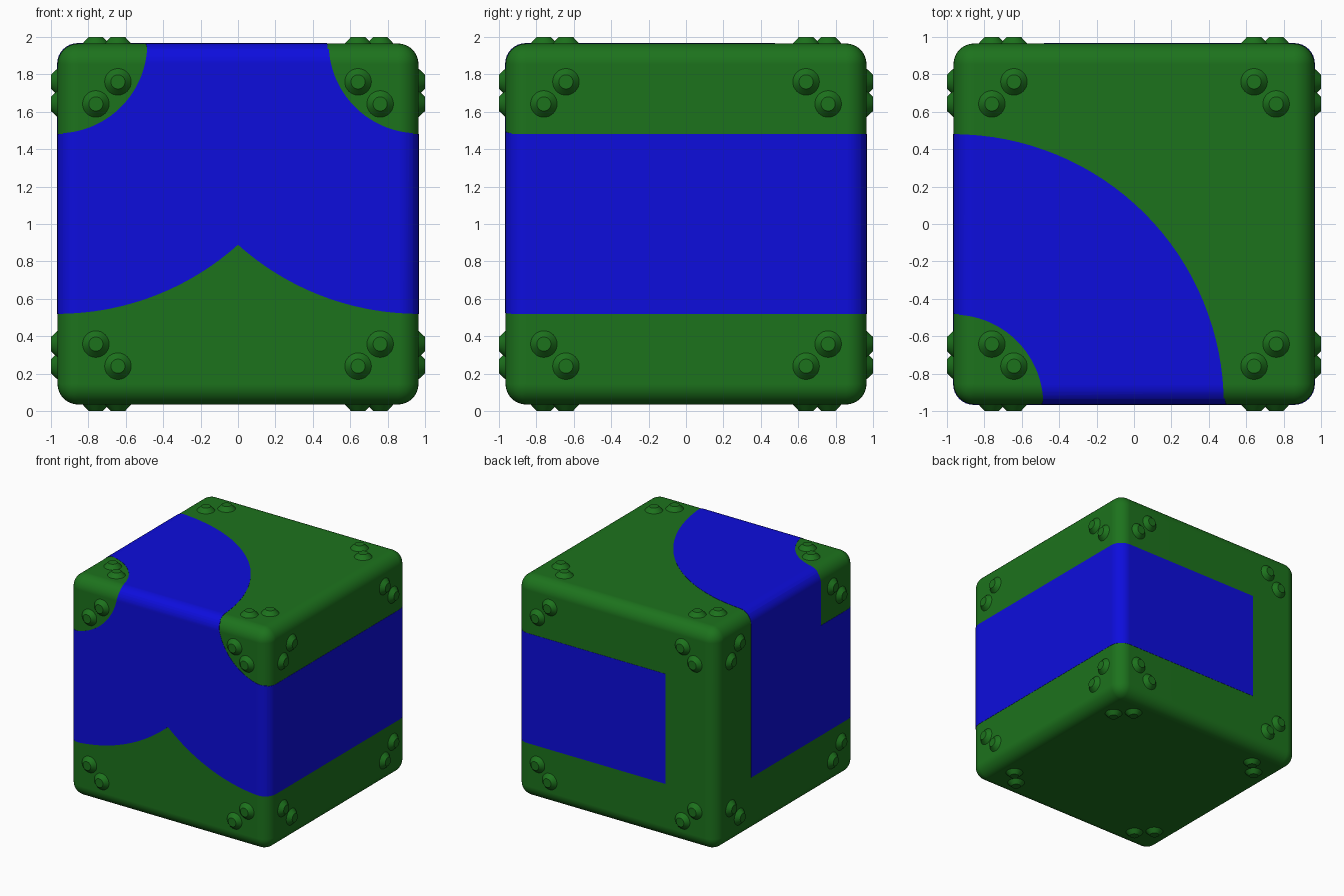
import bpy, bmesh
from math import cos, sin, pi, atan2
from mathutils import Matrix, Vector

if "Cube" in bpy.data.objects:
    bpy.data.objects.remove(bpy.data.objects["Cube"])

C, IN, OUT = 0.965, 0.48, 1.445      # half size, inner and outer band radius
E = 1.1                              # overshoot past the cube edges
L = OUT - C                          # band edge


def material(name, rgb):
    m = bpy.data.materials.new(name)
    m.diffuse_color = (*rgb, 1)
    m.use_nodes = True
    m.node_tree.nodes["Principled BSDF"].inputs["Base Color"].default_value = m.diffuse_color
    return m


green = material("green", (0.012, 0.17, 0.012))
blue = material("blue", (0.004, 0.004, 0.72))


def make_object(name, bm, mat):
    bmesh.ops.recalc_face_normals(bm, faces=bm.faces)
    me = bpy.data.meshes.new(name)
    bm.to_mesh(me)
    bm.free()
    me.materials.append(mat)
    ob = bpy.data.objects.new(name, me)
    ob.location.z = 1
    bpy.context.collection.objects.link(ob)
    return ob


def smooth(ob):
    bpy.ops.object.select_all(action='DESELECT')
    ob.select_set(True)
    bpy.context.view_layer.objects.active = ob
    bpy.ops.object.shade_smooth_by_angle(angle=0.5)


def rounded_cube(name, half, mat):
    bm = bmesh.new()
    bmesh.ops.create_cube(bm, size=2 * half)
    bmesh.ops.bevel(bm, geom=bm.edges[:], offset=0.11, segments=8,
                    profile=0.5, affect='EDGES')
    return make_object(name, bm, mat)


def frame(u, v, n):
    return Matrix((u, v, n)).transposed().to_4x4()


# Each face: right axis, up axis, outward normal
X, Y, Z = Vector((1, 0, 0)), Vector((0, 1, 0)), Vector((0, 0, 1))
FACES = {"front": frame(X, Z, -Y), "back": frame(X, Z, Y),
         "right": frame(Y, Z, X), "left": frame(Y, Z, -X),
         "top": frame(X, Y, Z), "bottom": frame(X, Y, -Z)}


def arc(cx, cy, r, a0, a1, n=32):
    return [(cx + r * cos(a0 + (a1 - a0) * i / n),
             cy + r * sin(a0 + (a1 - a0) * i / n)) for i in range(n + 1)]


# Outlines of the blue areas on each face
half = ([(-IN + 0.0 - (C - 2 * IN), E)] + arc(-C, C, IN, 0, -pi / 2) + [(-E, C - IN), (-E, -L)]
        + arc(-C, C, OUT, -pi / 2, atan2(-(OUT**2 - C**2)**0.5, C)))
OUTLINES = {
    "front": half + [(-x, y) for x, y in half[-2::-1]],
    "top": [(L, -E)] + arc(-C, -C, OUT, 0, pi / 2) + [(-E, L), (-E, IN - C)]
           + arc(-C, -C, IN, pi / 2, 0) + [(IN - C, -E)],
    "right": [(-E, -L), (E, -L), (E, L), (-E, L)],
    "back": [(-L, -L), (E, -L), (E, L), (-L, L)],
    "left": [(L, -L), (L, E), (-L, E), (-L, L), (-E, L), (-E, -L)],
}

# Rounded cube body
body = rounded_cube("cube_body", C, green)
smooth(body)
body.modifiers.new("normals", 'WEIGHTED_NORMAL').keep_sharp = True

# Blue inlays: extruded outlines trimmed to the rounded cube surface
skin = rounded_cube("inlay_trimmer", C + 0.002, blue)
skin.hide_render = True
for side, pts in OUTLINES.items():
    bm = bmesh.new()
    f = bm.faces.new([bm.verts.new((x, y, C - 0.031)) for x, y in pts])
    ext = bmesh.ops.extrude_face_region(bm, geom=[f])["geom"]
    bmesh.ops.translate(bm, vec=(0, 0, 0.2),
                        verts=[g for g in ext if isinstance(g, bmesh.types.BMVert)])
    bm.transform(FACES[side])
    ob = make_object(side + "_inlay", bm, blue)
    mod = ob.modifiers.new("trim", 'BOOLEAN')
    mod.operation, mod.object, mod.solver = 'INTERSECT', skin, 'EXACT'
    bpy.context.view_layer.objects.active = ob
    bpy.ops.object.modifier_apply(modifier="trim")
    smooth(ob)
    ob.modifiers.new("normals", 'WEIGHTED_NORMAL').keep_sharp = True
bpy.data.objects.remove(skin)

# Pairs of conical studs in every corner of every face
for side, mat in FACES.items():
    bm = bmesh.new()
    for su in (-1, 1):
        for sv in (-1, 1):
            for u, v in ((0.76, 0.642), (0.642, 0.76)):
                bmesh.ops.create_cone(
                    bm, cap_ends=True, segments=32, radius1=0.073, radius2=0.038,
                    depth=0.037,
                    matrix=mat @ Matrix.Translation((su * u, sv * v, C + 0.0165)))
    smooth(make_object(side + "_studs", bm, green))
